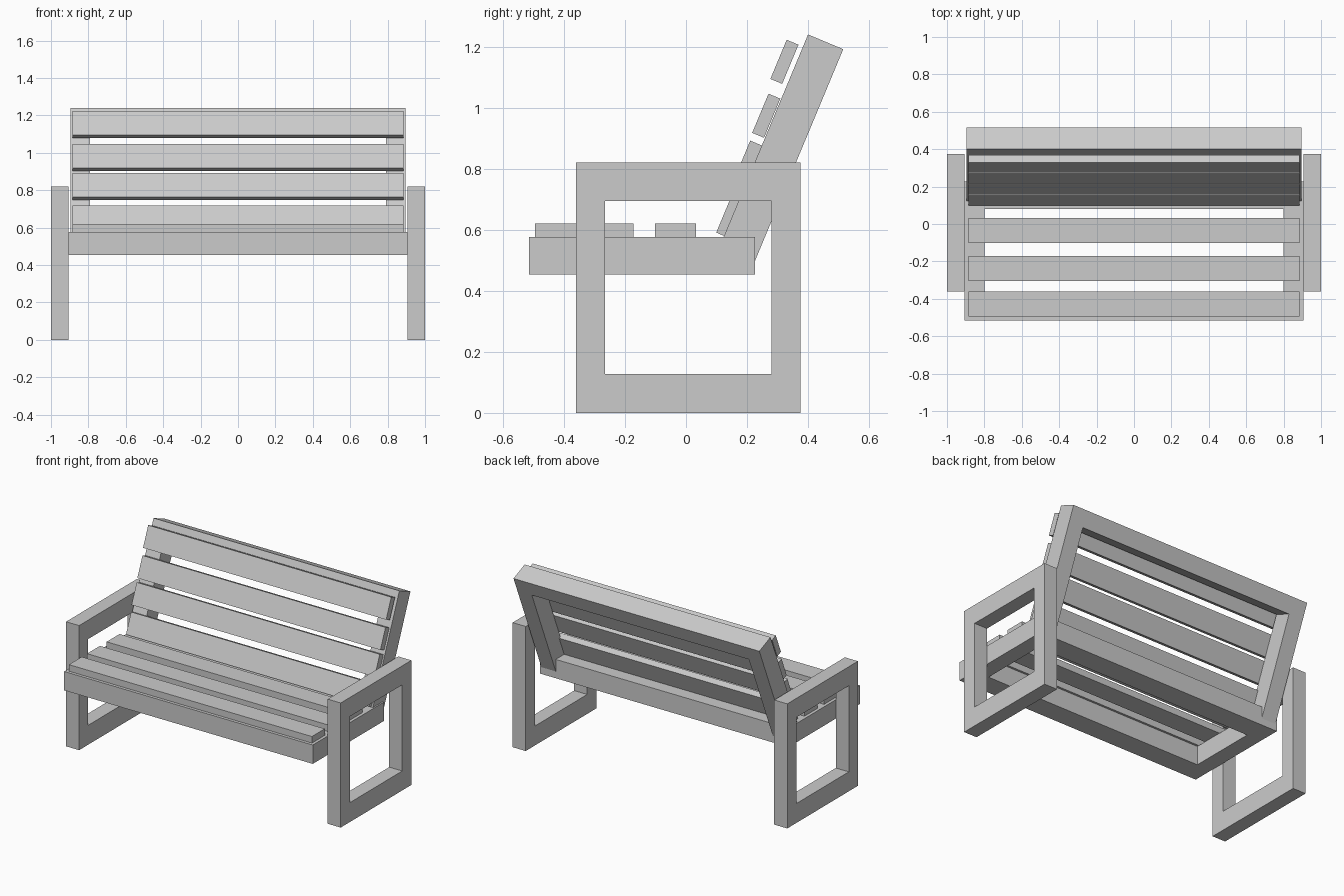
import bpy, bmesh, math
from mathutils import Matrix, Vector

if "Cube" in bpy.data.objects:
    bpy.data.objects.remove(bpy.data.objects["Cube"])

grey = bpy.data.materials.new("grey_paint")
grey.diffuse_color = (0.6, 0.6, 0.6, 1)
grey.use_nodes = True
grey.node_tree.nodes["Principled BSDF"].inputs["Base Color"].default_value = grey.diffuse_color

TILT = math.atan(0.417)
# Backrest space: origin at its top front edge, -z runs down the slope, +y is its rear
BACK = Matrix.Translation((0, 0.40, 1.24)) @ Matrix.Rotation(-TILT, 4, 'X')


def finish(name, bm, matrix):
    bmesh.ops.recalc_face_normals(bm, faces=bm.faces)
    mesh = bpy.data.meshes.new(name)
    bm.to_mesh(mesh)
    bm.free()
    mesh.materials.append(grey)
    obj = bpy.data.objects.new(name, mesh)
    obj.matrix_world = matrix
    bpy.context.collection.objects.link(obj)


def box(name, x, y, z, matrix=Matrix()):
    bm = bmesh.new()
    bmesh.ops.create_cube(bm, size=1)
    for v in bm.verts:
        v.co = Vector([(a + b) / 2 + c * (b - a) for (a, b), c in zip((x, y, z), v.co)])
    finish(name, bm, matrix)


def prism(name, loops, direction, matrix=Matrix()):
    """Fill a flat outline (with an optional hole) and extrude it."""
    bm = bmesh.new()
    edges = []
    for loop in loops:
        vs = [bm.verts.new(p) for p in loop]
        edges += [bm.edges.new((vs[i - 1], vs[i])) for i in range(len(vs))]
    bmesh.ops.triangle_fill(bm, edges=edges, use_beauty=True)
    ext = bmesh.ops.extrude_face_region(bm, geom=bm.faces[:], use_keep_orig=True)
    bmesh.ops.translate(bm, vec=direction,
                        verts=[g for g in ext["geom"] if isinstance(g, bmesh.types.BMVert)])
    bmesh.ops.dissolve_limit(bm, angle_limit=0.01, verts=bm.verts[:], edges=bm.edges[:])
    finish(name, bm, matrix)


def rect(a0, a1, b0, b1, place):
    return [place(a, b) for a, b in ((a0, b0), (a1, b0), (a1, b1), (a0, b1))]


# Square loop frames that serve as legs and armrests
for side, x in (("left", -1.0), ("right", 0.905)):
    on_side = lambda a, b: (x, a, b)
    prism(side + "_arm_frame",
          [rect(-0.36, 0.375, 0, 0.82, on_side), rect(-0.265, 0.28, 0.128, 0.695, on_side)],
          (0.095, 0, 0))

# Seat frame with an open middle
flat = lambda a, b: (a, b, 0.453)
prism("seat_frame",
      [rect(-0.905, 0.905, -0.515, 0.226, flat), rect(-0.80, 0.80, -0.375, 0.08, flat)],
      (0, 0, 0.124))

# Seat slats
for i, y in enumerate((-0.495, -0.306, -0.102)):
    box(f"seat_slat_{i + 1}", (-0.885, 0.885), (y, y + 0.134), (0.577, 0.62))

# Backrest frame: two posts joined by a top rail, open at the bottom
upright = lambda a, b: (a, 0, b)
outline = [(-0.895, -0.77), (-0.895, 0), (0.895, 0), (0.895, -0.77),
           (0.79, -0.77), (0.79, -0.105), (-0.79, -0.105), (-0.79, -0.77)]
prism("backrest_frame", [[upright(*p) for p in outline]], (0, 0.125, 0), BACK)

# Backrest slats: distance down the slope and offset from the frame front
for i, (down, off) in enumerate(((0.043, -0.058), (0.229, -0.045), (0.394, -0.041), (0.576, -0.028))):
    box(f"backrest_slat_{i + 1}", (-0.885, 0.885), (off, off + 0.042), (-down - 0.139, -down), BACK)
